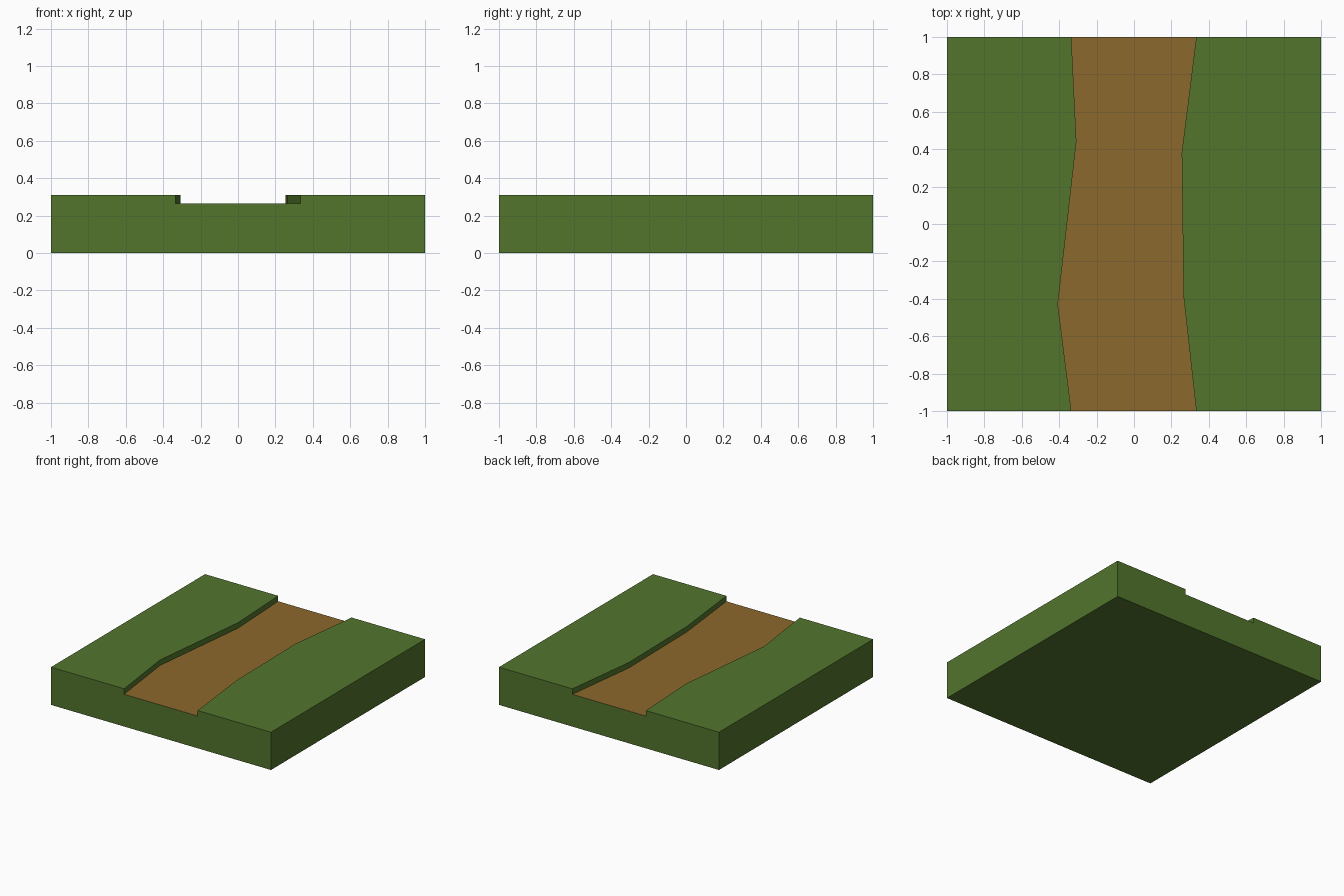
import bpy, bmesh

if "Cube" in bpy.data.objects:
    bpy.data.objects.remove(bpy.data.objects["Cube"])

BANK_Z, PATH_Z = 0.31, 0.265

# Winding path edges, front to back
left = [(-0.335, -1), (-0.407, -0.43), (-0.308, 0.44), (-0.335, 1)]
right = [(0.333, -1), (0.265, -0.39), (0.255, 0.38), (0.333, 1)]


def material(name, rgb):
    m = bpy.data.materials.new(name)
    m.diffuse_color = (*rgb, 1)
    m.use_nodes = True
    m.node_tree.nodes["Principled BSDF"].inputs["Base Color"].default_value = m.diffuse_color
    return m


grass = material("grass green", (0.0844, 0.178, 0.0252))
dirt = material("dirt brown", (0.262, 0.138, 0.0262))


def strip(name, outline, top_z, inner_z, top_mat=0):
    """Flat-topped block from a counter-clockwise outline.
    Walls along the path edges start at inner_z; outer walls start at 0."""
    bm = bmesh.new()
    point = lambda p, z: bm.verts.new((p[0], p[1], z))
    bm.faces.new([point(p, top_z) for p in outline]).material_index = top_mat
    bm.faces.new([point(p, 0) for p in reversed(outline)])
    for a, b in zip(outline, outline[1:] + outline[:1]):
        on_path_edge = any(a in e and b in e for e in (left, right))
        low = inner_z if on_path_edge else 0
        if low < top_z:
            bm.faces.new([point(a, low), point(b, low), point(b, top_z), point(a, top_z)])
    bmesh.ops.remove_doubles(bm, verts=bm.verts[:], dist=1e-5)
    me = bpy.data.meshes.new(name)
    bm.to_mesh(me)
    bm.free()
    me.materials.append(grass)
    me.materials.append(dirt)
    bpy.context.collection.objects.link(bpy.data.objects.new(name, me))


# Raised grass banks on each side, sunken dirt path between them
strip("left_bank", [(-1, -1)] + left + [(-1, 1)], BANK_Z, PATH_Z)
strip("right_bank", [(1, -1), (1, 1)] + right[::-1], BANK_Z, PATH_Z)
strip("dirt_path", right + left[::-1], PATH_Z, PATH_Z, top_mat=1)
